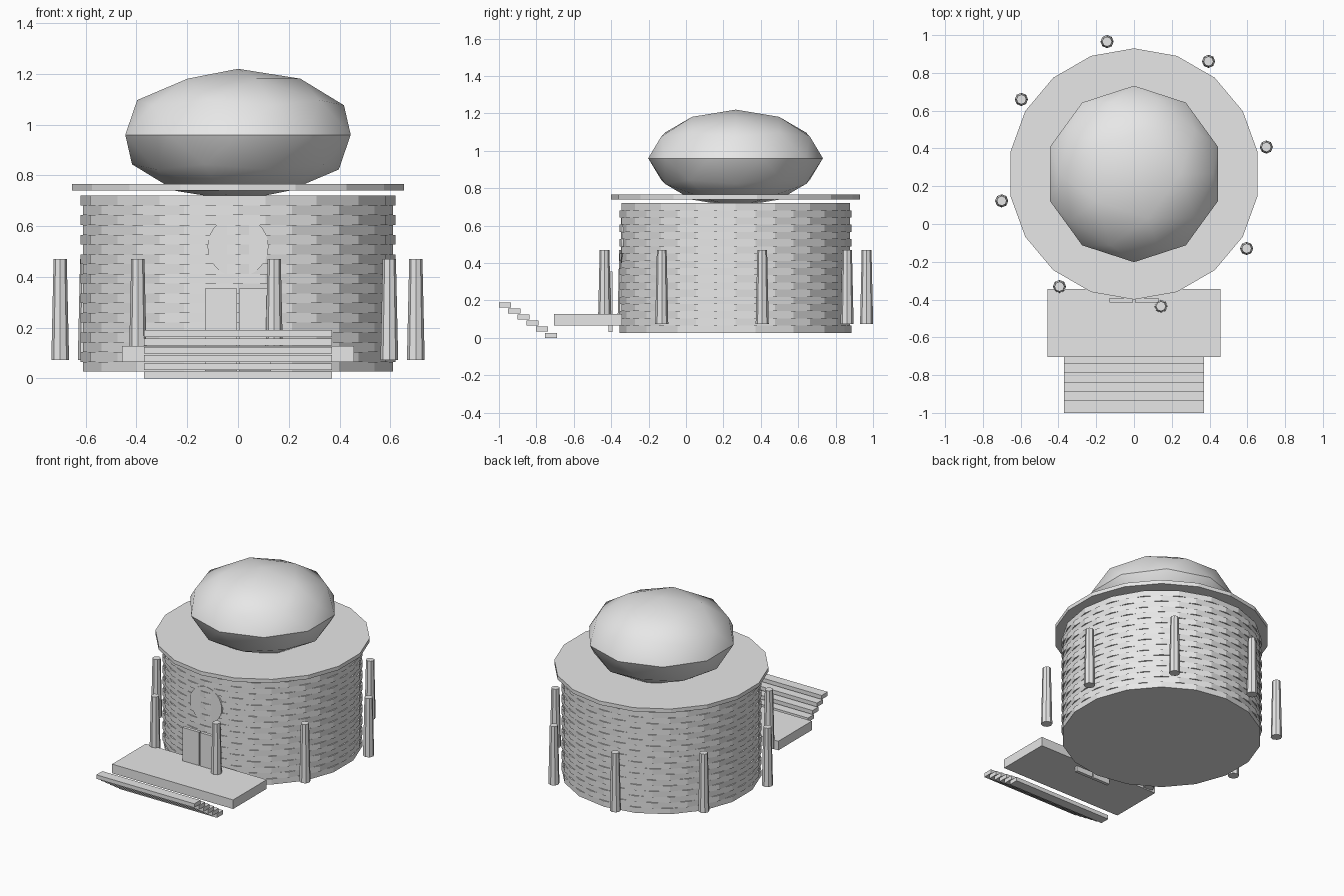
import bpy
from math import radians, cos, sin, pi

cube = bpy.data.objects.get("Cube")
if cube:
    bpy.data.objects.remove(cube, do_unlink=True)

stone = bpy.data.materials.new("grey_stone")
stone.use_nodes = True
GREY = (0.8, 0.8, 0.8, 1)
stone.diffuse_color = GREY
stone.node_tree.nodes["Principled BSDF"].inputs["Base Color"].default_value = GREY

CY = 0.265  # centre of the round hall


def finish(name, smooth=False):
    ob = bpy.context.object
    ob.name = name
    ob.data.materials.append(stone)
    if smooth:
        bpy.ops.object.shade_smooth_by_angle(angle=radians(30))
    return ob


def box(name, x0, x1, y0, y1, z0, z1):
    bpy.ops.mesh.primitive_cube_add(size=1, location=((x0 + x1) / 2, (y0 + y1) / 2, (z0 + z1) / 2))
    bpy.context.object.scale = (x1 - x0, y1 - y0, z1 - z0)
    bpy.ops.object.transform_apply(location=False, rotation=False)
    return finish(name)


def drum(name, x, y, z0, z1, r0, r1, sides, turn=0, smooth=False):
    bpy.ops.mesh.primitive_cone_add(vertices=sides, radius1=r0, radius2=r1, depth=z1 - z0,
                                    location=(x, y, (z0 + z1) / 2), rotation=(0, 0, turn))
    return finish(name, smooth)


# Hall wall: stacked courses, every other one turned by half a side
COURSES, BASE, TOP = 18, 0.027, 0.72
course_h = (TOP - BASE) / COURSES
for i in range(COURSES):
    drum(f"wall_course_{i + 1}", 0, CY, BASE + i * course_h, BASE + (i + 1) * course_h,
         0.62, 0.62, 18, turn=(i % 2) * pi / 18)

# Roof slab and flattened dome
drum("roof_slab", 0, CY, 0.74, 0.766, 0.665, 0.665, 18)
bpy.ops.mesh.primitive_ico_sphere_add(subdivisions=2, radius=1, location=(0, CY, 0.96))
bpy.context.object.scale = (0.467, 0.467, 0.26)
bpy.ops.object.transform_apply(location=False, rotation=False)
finish("dome", smooth=True)

# Ring of free-standing tapered pillars
for i in range(8):
    a = radians(11.5 + 45 * i)
    drum(f"pillar_{i + 1}", 0.715 * cos(a), CY + 0.715 * sin(a), 0.073, 0.47, 0.035, 0.026, 8, smooth=True)

# Double door and round plaque above it
box("door_right", -0.13, -0.004, -0.415, -0.393, 0.03, 0.355)
box("door_left", 0.004, 0.13, -0.415, -0.393, 0.03, 0.355)
bpy.ops.mesh.primitive_cylinder_add(vertices=32, radius=0.12, depth=0.03,
                                    location=(0, -0.3325, 0.52), rotation=(pi / 2, 0, 0))
finish("plaque", smooth=True)

# Entrance platform and the flight of thin steps in front
box("platform", -0.457, 0.457, -0.705, -0.343, 0.065, 0.127)
for i in range(6):
    y, z = -1.0 + 0.0492 * i, 0.163 - 0.0326 * i
    box(f"step_{i + 1}", -0.37, 0.37, y, y + 0.065, z, z + 0.027)
